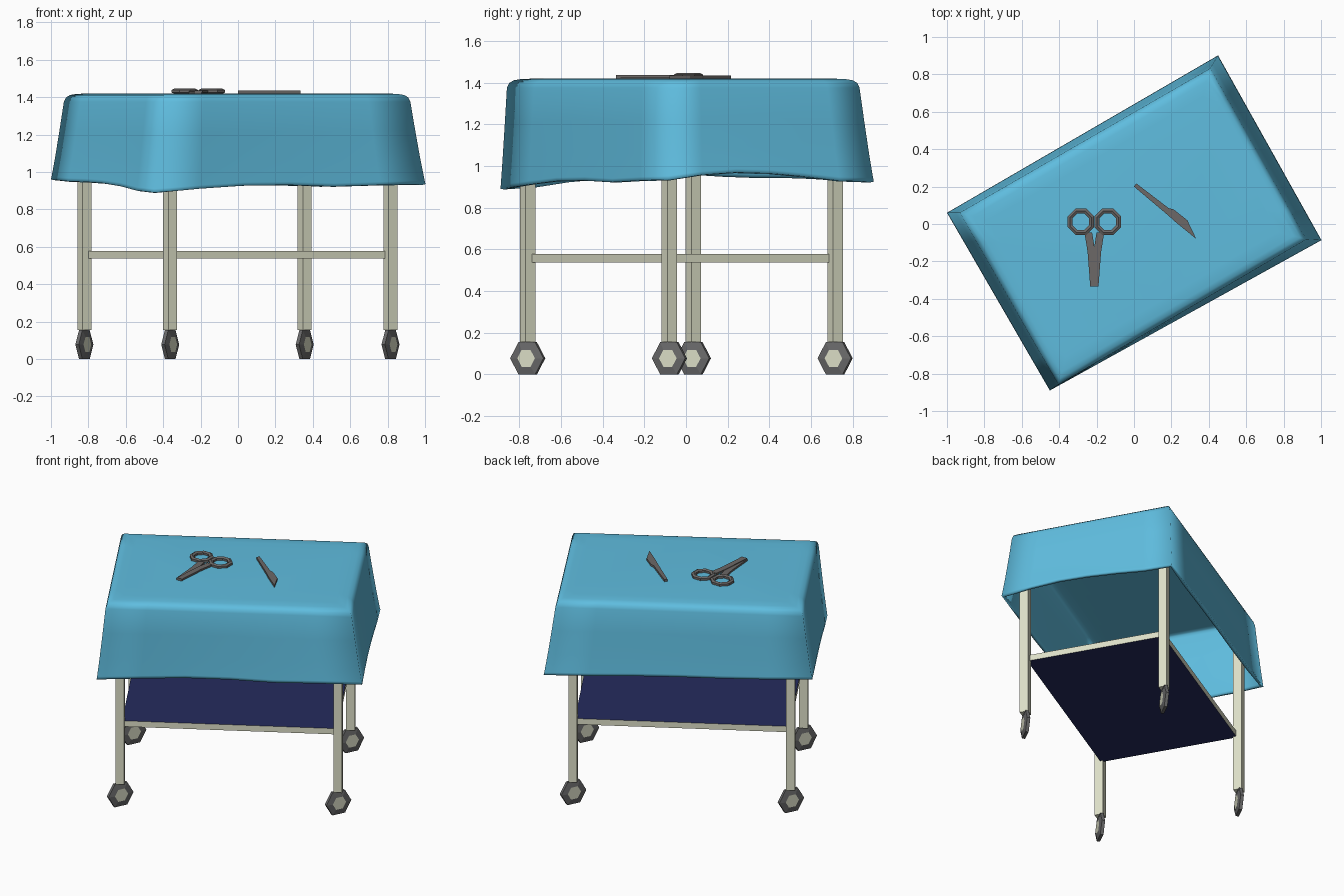
import bpy, bmesh, math
from mathutils import Vector, Matrix

if "Cube" in bpy.data.objects:
    bpy.data.objects.remove(bpy.data.objects["Cube"])


def material(name, rgb):
    m = bpy.data.materials.new(name)
    m.use_nodes = True
    m.diffuse_color = (*rgb, 1)
    m.node_tree.nodes["Principled BSDF"].inputs["Base Color"].default_value = (*rgb, 1)
    return m


CLOTH = material("cloth blue", (0.115, 0.51, 0.74))
CREAM = material("frame cream", (0.73, 0.745, 0.58))
NAVY = material("shelf navy", (0.018, 0.025, 0.11))
TYRE = material("tyre grey", (0.14, 0.14, 0.142))
STEEL = material("tool grey", (0.15, 0.14, 0.135))

# The trolley is turned about the vertical axis
TURN = Matrix.Rotation(math.radians(30), 4, "Z")
CENTRE = Vector((-0.003, -0.022, 0))


def place(u, v, z=0.0):
    return TURN @ Vector((u, v, z)) + CENTRE


def finish(bm, name, *mats):
    bmesh.ops.recalc_face_normals(bm, faces=bm.faces)
    mesh = bpy.data.meshes.new(name)
    bm.to_mesh(mesh)
    bm.free()
    for m in mats:
        mesh.materials.append(m)
    obj = bpy.data.objects.new(name, mesh)
    bpy.context.collection.objects.link(obj)
    return obj


def box(name, u, v, z0, z1, su, sv, *mats):
    bm = bmesh.new()
    bmesh.ops.create_cube(bm, size=1)
    for p in bm.verts:
        p.co = place(u + p.co.x * su, v + p.co.y * sv, z0 + (p.co.z + 0.5) * (z1 - z0))
    if len(mats) > 1:
        bm.normal_update()
        for f in bm.faces:
            f.material_index = int(abs(f.normal.z) > 0.5)
    return finish(bm, name, *mats)


def bridge(bm, a, b):
    n = len(a)
    return [bm.faces.new((a[i], a[(i + 1) % n], b[(i + 1) % n], b[i])) for i in range(n)]


# Six-sided wheel with tapered cheeks and a flat hub on both sides
def wheel(name, centre):
    bm = bmesh.new()
    rings = []
    for r, x in ((0.047, -0.018), (0.089, -0.010), (0.089, 0.010), (0.047, 0.018)):
        rings.append([bm.verts.new((x, r * math.cos(k * math.pi / 3), r * math.sin(k * math.pi / 3)))
                      for k in range(6)])
    for a, b in zip(rings, rings[1:]):
        bridge(bm, a, b)
    for ring in (rings[0], rings[-1]):
        bm.faces.new(ring).material_index = 1
    bm.transform(Matrix.Translation(centre) @ Matrix.Rotation(math.radians(-26), 4, "Z"))
    finish(bm, name, TYRE, CREAM)


# Legs and wheels
for fb, v in (("front", -0.459), ("back", 0.459)):
    for lr, u in (("right", -0.68), ("left", 0.68)):
        box(f"{fb}_{lr}_leg", u, v, 0.155, 1.39, 0.0546, 0.0546, CREAM)
        wheel(f"{fb}_{lr}_wheel", place(u, v, 0.077))

# Shelf with cream edges
box("shelf", 0, 0, 0.537, 0.577, 1.338, 0.90, CREAM, NAVY)

# Draped cloth: corners of the hem and of the top, then hem heights per side
HEM = [(-0.835, -0.546), (0.825, -0.576), (0.84, 0.556), (-0.836, 0.552)]
TOP = [(-0.78, -0.542), (0.757, -0.532), (0.77, 0.517), (-0.776, 0.518)]
HEIGHTS = [(0.89, 0.91, 0.927, 0.93, 0.922, 0.93), (0.935, 0.958, 0.97, 0.965, 0.95, 0.93),
           (0.925, 0.93, 0.94, 0.945, 0.945, 0.95), (0.96, 0.95, 0.947, 0.94, 0.925, 0.90)]
ROUNDS = [(0, 1.375), (0.008, 1.398), (0.024, 1.411), (0.05, 1.417), (0.11, 1.42)]


def side_points(corners):
    pts = []
    for i in range(4):
        a, b = Vector(corners[i]), Vector(corners[(i + 1) % 4])
        pts += [a.lerp(b, k / 6) for k in range(6)]
    return pts


bm = bmesh.new()
hem, top = side_points(HEM), side_points(TOP)
low = [h for side in HEIGHTS for h in side]
rings = []
for t in (0, 0.04, 0.3, 0.65):
    out = t ** 0.9
    rings.append([bm.verts.new(TURN @ h.lerp(p, out).to_3d() + Vector((0, 0, z + (1.375 - z) * t)))
                  for h, p, z in zip(hem, top, low)])
for inset, z in ROUNDS:
    inner = side_points([(x - math.copysign(inset, x), y - math.copysign(inset, y)) for x, y in TOP])
    rings.append([bm.verts.new(TURN @ p.to_3d() + Vector((0, 0, z))) for p in inner])
for a, b in zip(rings, rings[1:]):
    bridge(bm, a, b)
bm.faces.new(rings[-1])
for f in bm.faces:
    f.smooth = True
cover = finish(bm, "cloth_cover", CLOTH)
if cover.data.polygons[-1].normal.z < 0:
    cover.data.flip_normals()
solid = cover.modifiers.new("thickness", "SOLIDIFY")
solid.thickness = 0.02
solid.offset = -1


def plate(name, points, z0, z1):
    bm = bmesh.new()
    a = [bm.verts.new((x, y, z0)) for x, y in points]
    b = [bm.verts.new((x, y, z1)) for x, y in points]
    bridge(bm, a, b)
    bm.faces.new(a)
    bm.faces.new(b)
    return finish(bm, name, STEEL)


# Scissors: two mirrored halves, each an eight-sided ring and a blade
AXIS = -0.212
BLADE = [(-0.053, -0.045), (-0.012, -0.045), (0.0, -0.12), (0.018, -0.335), (-0.022, -0.335), (-0.036, -0.15)]
for name, s, lift in (("right", 1, 0), ("left", -1, 0.004)):
    plate(f"scissors_{name}_blade", [(AXIS + s * x, y) for x, y in BLADE], 1.42 + lift, 1.432 + lift)
    bm = bmesh.new()
    loops = []
    for r, z in ((0.048, 1.424), (0.062, 1.419), (0.076, 1.424), (0.076, 1.438), (0.062, 1.445), (0.048, 1.438)):
        loops.append([bm.verts.new((AXIS - s * 0.072 + r * math.cos((k + 0.5) * math.pi / 4),
                                    0.012 + r * math.sin((k + 0.5) * math.pi / 4), z)) for k in range(8)])
    for a, b in zip(loops, loops[1:] + loops[:1]):
        bridge(bm, a, b)
    finish(bm, f"scissors_{name}_ring", STEEL)

# Scalpel
plate("scalpel", [(0.012, 0.217), (0.185, 0.085), (0.212, 0.078), (0.285, 0.02), (0.333, -0.08),
                  (0.225, 0.008), (0.178, 0.05), (0.0, 0.2)], 1.419, 1.434)
